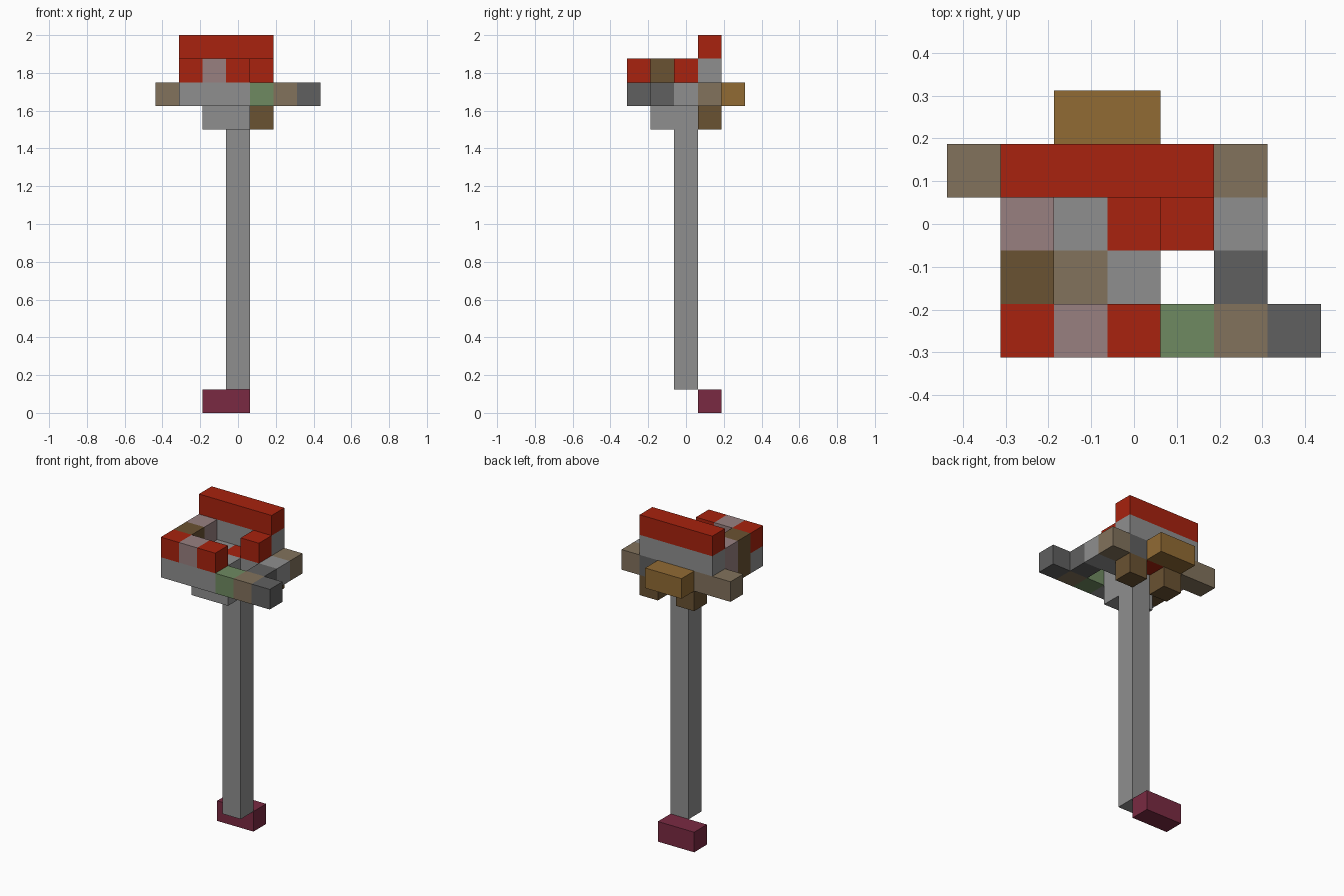
import bpy
import bmesh
from mathutils import Vector

cube = bpy.data.objects.get("Cube")
if cube:
    bpy.data.objects.remove(cube, do_unlink=True)

UNIT = 0.125                              # edge of one block
ORIGIN = Vector((-0.4375, -0.3125, 0.0))  # corner of the block grid


def linear(value):
    c = value / 255
    return c / 12.92 if c <= 0.04045 else ((c + 0.055) / 1.055) ** 2.4


def material(name, *rgb):
    color = [linear(v) for v in rgb] + [1.0]
    mat = bpy.data.materials.new(name)
    mat.use_nodes = True
    mat.diffuse_color = color
    for node in mat.node_tree.nodes:
        if node.type == "BSDF_PRINCIPLED":
            node.inputs["Base Color"].default_value = color
            node.inputs["Roughness"].default_value = 0.9
    return mat


red = material("brick red", 168, 34, 14)
grey = material("stone grey", 143, 143, 143)
dark = material("dark grey", 96, 96, 96)
taupe = material("taupe", 130, 114, 92)
brown = material("dark brown", 106, 82, 50)
ochre = material("ochre", 145, 107, 52)
mauve = material("dusty mauve", 152, 128, 128)
green = material("moss green", 111, 138, 97)
maroon = material("maroon", 122, 42, 66)


def block(name, mat, cell, size=(1, 1, 1)):
    """Box covering size cells, starting at the given grid cell."""
    bm = bmesh.new()
    bmesh.ops.create_cube(bm, size=1)
    dims = Vector(size) * UNIT
    bmesh.ops.scale(bm, vec=dims, verts=bm.verts)
    mesh = bpy.data.meshes.new(name)
    bm.to_mesh(mesh)
    bm.free()
    mesh.materials.append(mat)
    obj = bpy.data.objects.new(name, mesh)
    obj.location = ORIGIN + Vector(cell) * UNIT + dims / 2
    bpy.context.collection.objects.link(obj)
    return obj


# Foot and pole
block("foot", maroon, (2, 3, 0), (2, 1, 1))
block("pole", grey, (3, 2, 1), (1, 1, 12))

# Brackets under the deck
block("front_bracket", grey, (2, 1, 12), (2, 1, 1))
for side, x in (("right", 2), ("left", 4)):
    block(side + "_rear_bracket", brown, (x, 3, 12))

# Deck, front row
block("front_deck", grey, (1, 0, 13), (3, 1, 1))
block("front_green_block", green, (4, 0, 13))
block("front_taupe_block", taupe, (5, 0, 13))
block("front_end_block", dark, (6, 0, 13))

# Deck, middle rows, leaving an open gap on the left
block("right_deck_front", brown, (1, 1, 13))
block("inner_taupe_block", taupe, (2, 1, 13))
block("inner_front_block", grey, (3, 1, 13))
block("left_deck_front", dark, (5, 1, 13))
block("right_deck_rear", mauve, (1, 2, 13))
block("inner_rear_block", grey, (2, 2, 13))
block("pole_cap", red, (3, 2, 13))
block("left_deck_rear", grey, (4, 2, 13), (2, 1, 1))

# Deck, back row
block("rear_right_arm", taupe, (0, 3, 13), (2, 1, 1))
block("rear_deck_right", grey, (2, 3, 13))
block("rear_deck_center", red, (3, 3, 13))
block("rear_deck_left", dark, (4, 3, 13))
block("rear_left_arm", taupe, (5, 3, 13))
block("rear_ledge", ochre, (2, 4, 13), (2, 1, 1))

# Parapet
for name, mat, x, y in (
    ("parapet_corner", red, 1, 0),
    ("parapet_front", mauve, 2, 0),
    ("parapet_front_end", red, 3, 0),
    ("parapet_side_front", brown, 1, 1),
    ("parapet_side_rear", mauve, 1, 2),
    ("inner_red_post", red, 4, 2),
):
    block(name, mat, (x, y, 14))

# Back wall with its red coping
block("back_wall", grey, (1, 3, 14), (4, 1, 1))
block("back_wall_coping", red, (1, 3, 15), (4, 1, 1))
